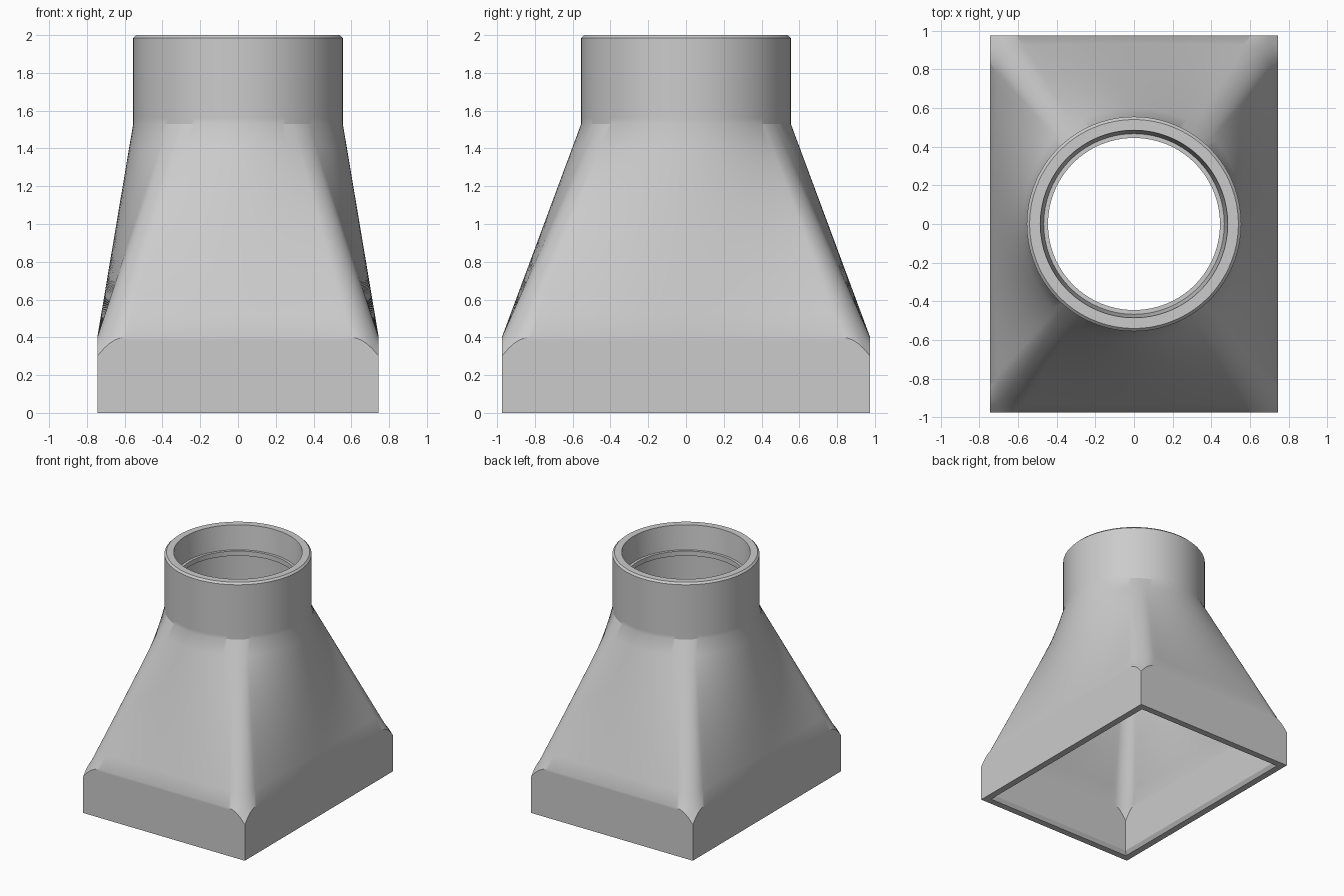
import bpy, bmesh, math

if "Cube" in bpy.data.objects:
    bpy.data.objects.remove(bpy.data.objects["Cube"], do_unlink=True)

HALF_X, HALF_Y = 0.745, 0.975   # rectangular mouth
BOX_Z, COLLAR_Z, TOP_Z = 0.4, 1.53, 2.0
DROP = 0.1                      # how far the shoulder dips at each corner
STRAIGHT, ARC, ROWS = 12, 12, 10


def mirrored(quarter):
    """Close a quarter outline (+x axis to +y axis) into a full ring."""
    half = quarter + [(-x, y, s) for x, y, s in reversed(quarter[:-1])]
    return half + [(x, -y, s) for x, y, s in reversed(half[1:-1])]


def outline(inset, radius):
    """Matching sharp and rounded rectangles; s is 1 at a corner, 0 on a side."""
    hx, hy = HALF_X - inset, HALF_Y - inset
    cx, cy = hx - radius, hy - radius
    sharp = [(hx, cy * i / STRAIGHT, 0) for i in range(STRAIGHT)]
    rounded = list(sharp)
    for i in range(ARC + 1):
        a = math.pi / 2 * i / ARC
        c, d = math.cos(a), math.sin(a)
        big = max(c, d)
        s = min(c, d) / big
        sharp.append((cx + radius * c / big, cy + radius * d / big, s))
        rounded.append((cx + radius * c, cy + radius * d, s))
    end = [(cx * (1 - i / STRAIGHT), hy, 0) for i in range(1, STRAIGHT + 1)]
    return mirrored(sharp + end), mirrored(rounded + end)


def flat(ring, z):
    return [(x, y, z) for x, y, s in ring]


def shoulder(ring, z):
    return [(x, y, z - DROP * s * s) for x, y, s in ring]


def circle(ring, r, z):
    return [(r * x / math.hypot(x, y), r * y / math.hypot(x, y), z)
            for x, y, s in ring]


def loft(ring, r):
    """Rows blending the rounded rectangle into the round collar."""
    low, high = flat(ring, BOX_Z), circle(ring, r, COLLAR_Z)
    return [[tuple(a + (b - a) * i / ROWS for a, b in zip(p, q))
             for p, q in zip(low, high)] for i in range(ROWS + 1)]


# Outer skin, from the base up to the chamfered rim
sharp, rounded = outline(0, 0.15)
rings = [flat(sharp, 0), shoulder(sharp, BOX_Z - 0.015), shoulder(sharp, BOX_Z)]
rings += loft(rounded, 0.555)
rings += [circle(rounded, r, z) for r, z in (
    (0.555, COLLAR_Z + 0.03), (0.555, TOP_Z - 0.015), (0.54, TOP_Z),
    # Tapered socket, stop ledge and undercut
    (0.485, TOP_Z), (0.467, 1.8), (0.445, 1.8), (0.445, 1.76), (0.49, 1.74))]

# Inner skin, back down to the chamfered mouth
in_sharp, in_rounded = outline(0.075, 0.12)
rings[-1] = circle(in_rounded, 0.49, 1.74)
rings.append(circle(in_rounded, 0.49, COLLAR_Z + 0.03))
rings += reversed(loft(in_rounded, 0.49))
rings += [shoulder(in_sharp, BOX_Z), shoulder(in_sharp, BOX_Z - 0.015),
          flat(in_sharp, 0.03), flat(outline(0.055, 0.12)[0], 0)]

# Bridge every ring to the next, and the last to the first
bm = bmesh.new()
loops = [[bm.verts.new(p) for p in ring] for ring in rings]
n = len(loops[0])
for a, b in zip(loops, loops[1:] + loops[:1]):
    for i in range(n):
        j = (i + 1) % n
        bm.faces.new((a[i], a[j], b[j], b[i]))
bmesh.ops.remove_doubles(bm, verts=bm.verts, dist=0.0001)
bmesh.ops.recalc_face_normals(bm, faces=bm.faces)
mesh = bpy.data.meshes.new("duct_adapter")
bm.to_mesh(mesh)
bm.free()
duct = bpy.data.objects.new("duct_adapter", mesh)
bpy.context.collection.objects.link(duct)

# Plain grey plastic
grey = bpy.data.materials.new("light_grey")
grey.use_nodes = True
colour = (0.6, 0.6, 0.6, 1)
grey.diffuse_color = colour
grey.node_tree.nodes["Principled BSDF"].inputs["Base Color"].default_value = colour
mesh.materials.append(grey)

# Smooth skin with crisp edges
bpy.ops.object.select_all(action="DESELECT")
duct.select_set(True)
bpy.context.view_layer.objects.active = duct
bpy.ops.object.shade_smooth_by_angle(angle=math.radians(25))
